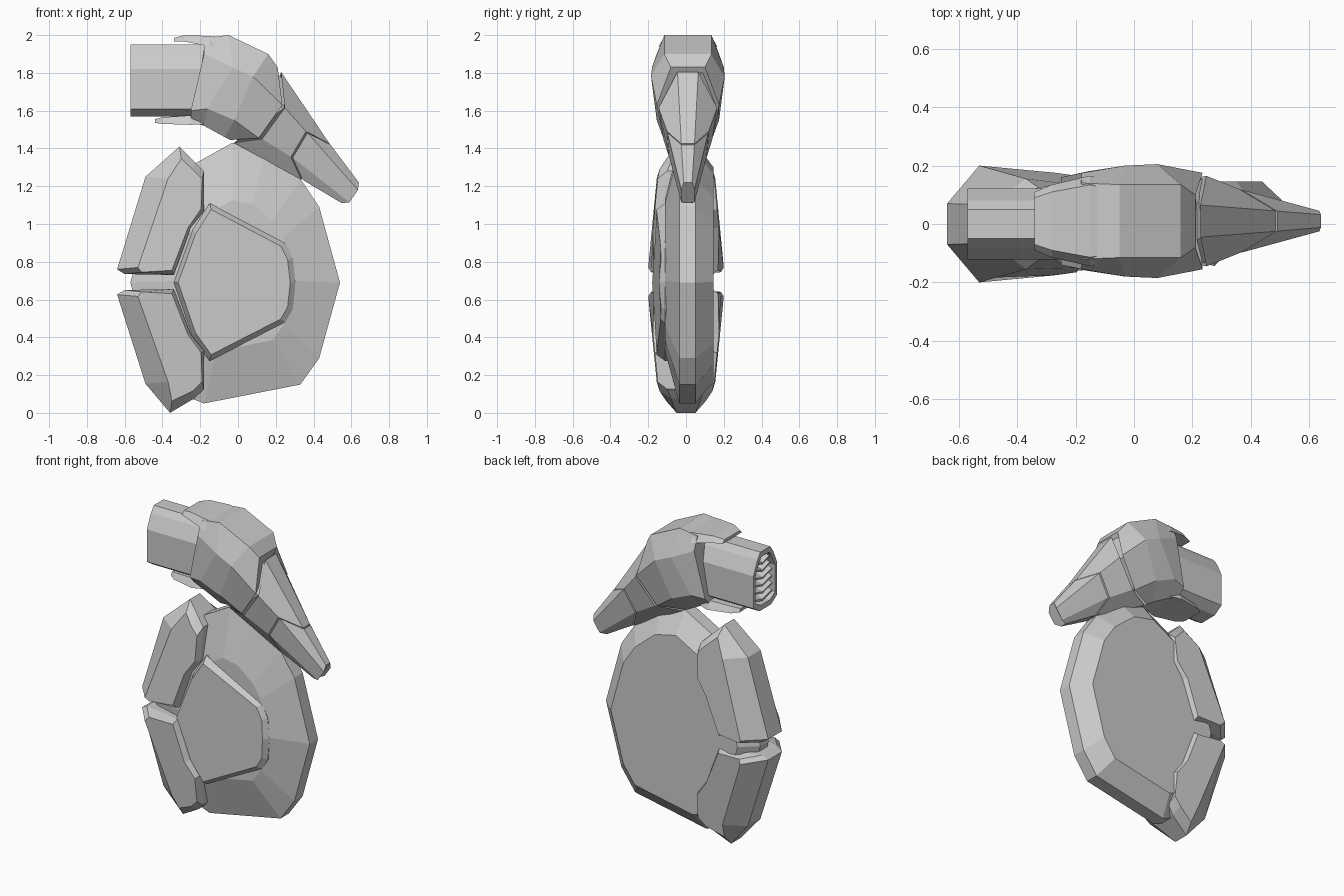
import bpy, bmesh


def loft(name, rings, cap=True):
    """Skin a list of equal-length closed rings and cap both ends."""
    bm = bmesh.new()
    vs = [[bm.verts.new(p) for p in r] for r in rings]
    n = len(vs[0])
    for a, b in zip(vs, vs[1:]):
        for i in range(n):
            j = (i + 1) % n
            bm.faces.new((a[i], a[j], b[j], b[i]))
    if cap:
        bm.faces.new(vs[0])
        bm.faces.new(vs[-1])
    bmesh.ops.recalc_face_normals(bm, faces=bm.faces[:])
    me = bpy.data.meshes.new(name)
    bm.to_mesh(me)
    bm.free()
    ob = bpy.data.objects.new(name, me)
    bpy.context.collection.objects.link(ob)
    return ob


def section(pts, cy=0.01, off=(0, 0), k=1.0):
    """Mirror a half section of (x, z, half width) into a closed ring."""
    cx = sum(p[0] for p in pts) / len(pts)
    cz = sum(p[1] for p in pts) / len(pts)
    pts = [(cx + (x - cx) * k + off[0], cz + (z - cz) * k + off[1], w * k) for x, z, w in pts]
    return ([(x, cy - w, z) for x, z, w in pts] +
            [(x, cy + w, z) for x, z, w in reversed(pts)])


def scaled(pts, k, y, c=(-0.02, 0.71)):
    return [(c[0] + (x - c[0]) * k, y, c[1] + (z - c[1]) * k) for x, z in pts]


# Main shield disc: domed front, narrow rim, chamfered flat back
disc = [(-0.03, 1.43), (0.15, 1.39), (0.33, 1.24), (0.43, 1.09), (0.54, 0.69),
        (0.43, 0.29), (0.33, 0.15), (-0.18, 0.05), (-0.36, 0.12), (-0.46, 0.29),
        (-0.57, 0.69), (-0.46, 1.09), (-0.30, 1.28)]
loft("shield_disc", [scaled(disc, 0.58, -0.112), scaled(disc, 1, -0.035),
                     scaled(disc, 1, 0.05), scaled(disc, 0.82, 0.145)])

# Raised front panel, thicker towards the left
panel = [(-0.34, 0.69), (-0.24, 0.97), (-0.15, 1.11), (0.25, 0.90), (0.29, 0.82),
         (0.305, 0.69), (0.29, 0.55), (0.25, 0.48), (-0.15, 0.275), (-0.24, 0.40)]
top = [(x, -0.145 + 0.06 * (x - 0.05) - (0.012 if abs(z - 0.69) < 0.01 else 0), z)
       for x, _, z in scaled(panel, 0.92, 0, (-0.05, 0.69))]
loft("front_panel", [scaled(panel, 1, -0.05), scaled(panel, 1, -0.11), top])

# Edge guards: outer rim point, face point, face depth, rim half depth
guard = [((-0.31, 1.41), (-0.30, 1.345), 0.105, 0.05),
         ((-0.49, 1.25), (-0.37, 1.24), 0.155, 0.065),
         ((-0.64, 0.76), (-0.53, 0.77), 0.20, 0.07),
         ((-0.60, 0.735), (-0.51, 0.745), 0.185, 0.08),
         ((-0.34, 0.73), (-0.35, 0.755), 0.17, 0.14),
         ((-0.25, 0.98), (-0.265, 0.98), 0.175, 0.14),
         ((-0.18, 1.07), (-0.195, 1.08), 0.165, 0.13),
         ((-0.18, 1.28), (-0.19, 1.24), 0.15, 0.10),
         ((-0.23, 1.33), (-0.24, 1.29), 0.14, 0.08)]


def edge_guard(name, fz, dx):
    rings = []
    for s, face in ((-1, 1), (-1, 0), (1, 0), (1, 1)):
        rings.append([(g[face][0] + (dx if i == 0 else 0),
                       s * (g[2] if face else g[3]), fz(g[face][1]))
                      for i, g in enumerate(guard)])
    loft(name, rings)


edge_guard("upper_edge_guard", lambda z: z, 0)
edge_guard("lower_edge_guard", lambda z: 0.66 - (z - 0.725) * 0.963, -0.05)

# Shoulder shell
seam = [(0.21, 1.83, 0.09), (0.235, 1.63, 0.165), (0.11, 1.455, 0.13), (-0.04, 1.445, 0.06)]
loft("shoulder", [section(s) for s in (
    [(-0.18, 1.985, 0.13), (-0.18, 1.90, 0.165), (-0.25, 1.60, 0.15), (-0.25, 1.54, 0.09)],
    [(-0.05, 2.00, 0.125), (-0.03, 1.83, 0.19), (-0.16, 1.61, 0.17), (-0.18, 1.52, 0.10)],
    [(0.16, 1.90, 0.125), (0.08, 1.78, 0.195), (-0.02, 1.55, 0.165), (-0.07, 1.46, 0.09)],
    seam)])

# Lips that overhang the barrel above and below
for name, outline in (
        ("upper_lip", [(-0.34, 1.985, 1.965, 0.10), (-0.28, 2.0, 1.965, 0.125),
                       (-0.15, 1.995, 1.94, 0.155), (-0.05, 1.98, 1.92, 0.13)]),
        ("lower_lip", [(-0.44, 1.555, 1.535, 0.07), (-0.40, 1.565, 1.53, 0.10),
                       (-0.25, 1.575, 1.525, 0.13), (-0.15, 1.58, 1.53, 0.10)])):
    loft(name, [[(x, 0.01 - w * 0.8, a), (x, 0.01 + w * 0.8, a), (x, 0.01 + w, b),
                 (x, 0.01 - w, b)] for x, a, b, w in outline])

# Forearm, tip and the cores that fill their seams
fore = [(0.22, 1.81, 0.055), (0.24, 1.62, 0.155), (0.12, 1.455, 0.13), (-0.03, 1.435, 0.06)]
wrist = [(0.485, 1.425, 0.035), (0.36, 1.49, 0.11), (0.28, 1.355, 0.10), (0.335, 1.235, 0.05)]
nail = [(0.64, 1.22, 0.022), (0.635, 1.18, 0.035), (0.59, 1.115, 0.035), (0.55, 1.11, 0.02)]
d = (0.008, -0.005)
loft("forearm", [section(fore, off=d), section(wrist)])
loft("forearm_tip", [section(wrist, off=d, k=0.98), section(nail)])
loft("elbow_core", [section(seam, off=(-0.03, 0.02), k=0.9), section(fore, off=(0.04, -0.03), k=0.9)])
loft("wrist_core", [section(wrist, off=(-0.02, 0.02), k=0.88), section(wrist, off=(0.03, -0.02), k=0.88)])

# Barrel with a recessed open end
half = [(1.95, 0.05), (1.91, 0.08), (1.82, 0.122), (1.61, 0.122), (1.57, 0.06)]


def bore(x, k):
    return section([(x, 1.76 + (z - 1.76) * k, w * k) for z, w in half], cy=0)


loft("barrel", [bore(-0.15, 1), bore(-0.57, 1), bore(-0.57, 0.82), bore(-0.47, 0.82)])

# Chevron louvres inside the barrel
for i in range(6):
    z = 1.635 + i * 0.047
    w = 0.095 if i < 4 else 0.075
    loft(f"louvre_{i + 1}", [[(-0.55, y, z + h), (-0.55, y, z + h + 0.012),
                              (-0.46, y, z + h + 0.042), (-0.46, y, z + h + 0.03)]
                             for y, h in ((-w, 0), (0, -0.025), (w, 0))])
